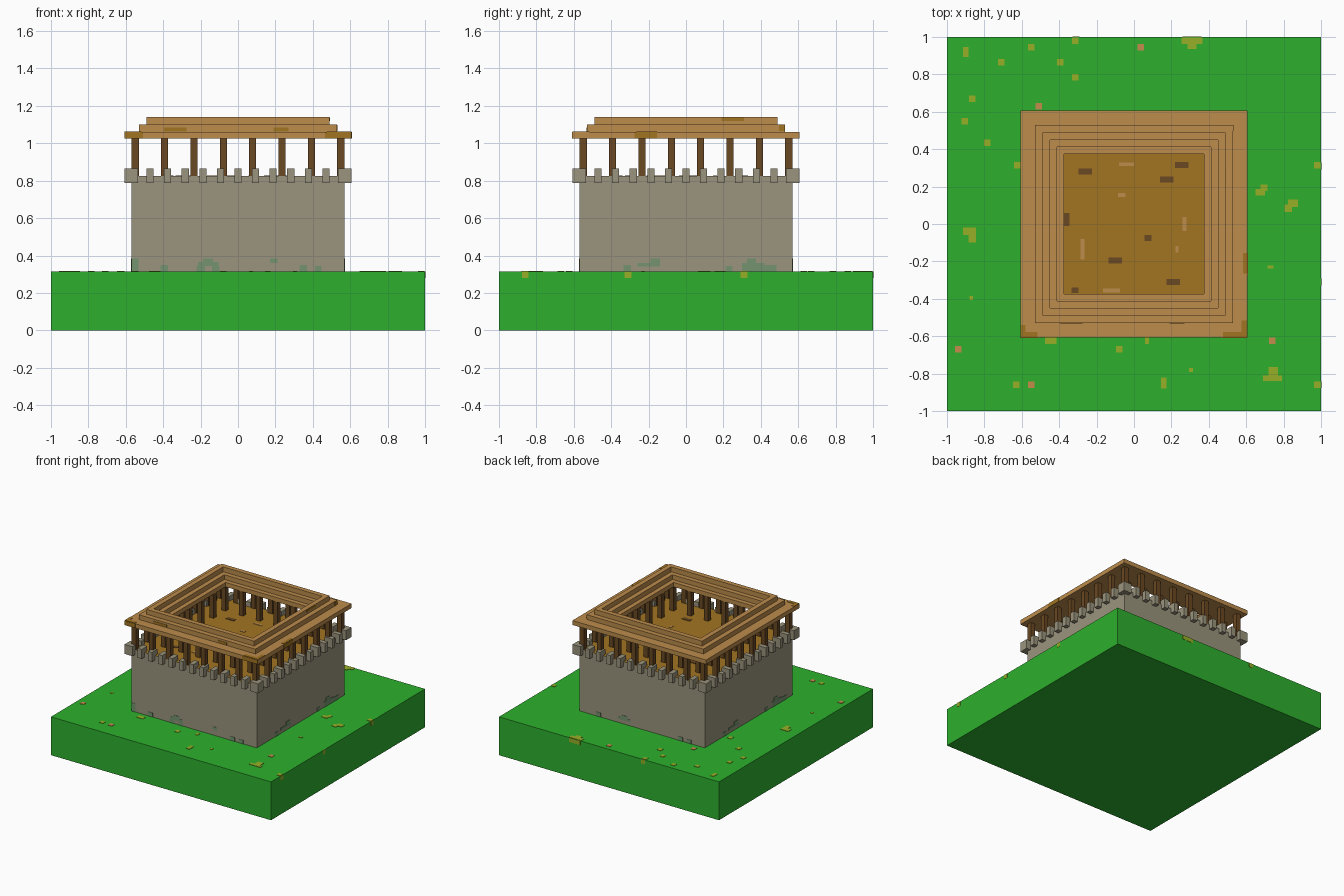
import bpy, bmesh, math

cube = bpy.data.objects.get("Cube")
if cube:
    bpy.data.objects.remove(cube, do_unlink=True)


def lin(c):
    c /= 255
    return c / 12.92 if c <= 0.04045 else ((c + 0.055) / 1.055) ** 2.4


def make_mat(name, r, g, b):
    m = bpy.data.materials.new(name)
    col = (lin(r), lin(g), lin(b), 1)
    m.use_nodes = True
    m.diffuse_color = col
    bsdf = m.node_tree.nodes["Principled BSDF"]
    bsdf.inputs["Base Color"].default_value = col
    bsdf.inputs["Roughness"].default_value = 0.9
    return m


GRASS = make_mat("grass green", 45, 176, 45)
LIME = make_mat("yellow green", 150, 176, 38)
PINK = make_mat("flower orange", 196, 140, 76)
STONE = make_mat("stone grey", 155, 148, 125)
MOSS = make_mat("moss", 117, 148, 112)
WOOD = make_mat("light wood", 188, 140, 76)
GOLD = make_mat("golden brown wood", 162, 117, 34)
DARK = make_mat("dark wood", 106, 72, 34)


def add_box(bm, lo, hi):
    v = [bm.verts.new((x, y, z)) for z in (lo[2], hi[2])
         for x, y in ((lo[0], lo[1]), (hi[0], lo[1]), (hi[0], hi[1]), (lo[0], hi[1]))]
    for f in ((3, 2, 1, 0), (4, 5, 6, 7), (0, 1, 5, 4), (1, 2, 6, 5), (2, 3, 7, 6), (3, 0, 4, 7)):
        bm.faces.new([v[i] for i in f])


def finish(name, bm, *mats):
    me = bpy.data.meshes.new(name)
    bm.normal_update()
    bm.to_mesh(me)
    bm.free()
    for m in mats:
        me.materials.append(m)
    ob = bpy.data.objects.new(name, me)
    bpy.context.scene.collection.objects.link(ob)
    return ob


def boxes(name, items, *mats):
    bm = bmesh.new()
    for lo, hi in items:
        add_box(bm, lo, hi)
    return finish(name, bm, *mats)


T = 0.003  # plate thickness


def top_plates(name, spots, z, mat):
    """Thin plates lying on a horizontal face: (x, y, width, depth)."""
    boxes(name, [((x - w / 2, y - d / 2, z - T), (x + w / 2, y + d / 2, z + T))
                 for x, y, w, d in spots], mat)


def side_plates(name, spots, r, turn, mat):
    """Thin plates on a side face: (centre along, width, z low, z high)."""
    ob = boxes(name, [((x - w / 2, -r - T, lo), (x + w / 2, -r + T, hi))
                      for x, w, lo, hi in spots], mat)
    ob.rotation_euler.z = math.radians(turn)


GROUND_Z, FLOOR_Z, ROOF_Z = 0.315, 0.826, 1.025

# Grass base and stone wall block with a wooden floor on top
boxes("grass_base", [((-1, -1, 0), (1, 1, GROUND_Z))], GRASS)
wall = boxes("wall_block", [((-.57, -.57, GROUND_Z), (.57, .57, FLOOR_Z))], STONE, GOLD)
for p in wall.data.polygons:
    if p.normal.z > 0.9:
        p.material_index = 1

# Battlement blocks: four corners and eleven between them on each side
IN, OUT, LO, HI = 0.535, 0.607, 0.787, 0.865
blocks = []
for s in (-1, 1):
    a, b = sorted((s * IN, s * OUT))
    for t in (-1, 1):
        c, d = sorted((t * IN, t * OUT))
        blocks.append(((a, c, LO), (b, d, HI)))
    for i in range(-5, 6):
        m = i * 0.094
        blocks.append(((m - .019, a, LO), (m + .019, b, HI)))
        blocks.append(((a, m - .019, LO), (b, m + .019, HI)))
boxes("battlements", blocks, STONE)

# Posts: an outer and an inner square ring on one shared grid
posts = []
for i in range(8):
    for j in range(8):
        if min(i, j, 7 - i, 7 - j) < 2:
            x, y = (i - 3.5) * .157, (j - 3.5) * .157
            posts.append(((x - .019, y - .019, FLOOR_Z), (x + .019, y + .019, ROOF_Z)))
boxes("posts", posts, DARK)

# Stepped roof ring: profile (radius, z) carried round four corners
profile = [(.375, 1.025), (.607, 1.025), (.607, 1.061), (.53, 1.061), (.53, 1.1), (.49, 1.1),
           (.49, 1.14), (.45, 1.14), (.45, 1.1), (.412, 1.1), (.412, 1.061), (.375, 1.061)]
bm = bmesh.new()
loops = [[bm.verts.new((r * sx, r * sy, z)) for r, z in profile]
         for sx, sy in ((-1, -1), (1, -1), (1, 1), (-1, 1))]
n = len(profile)
for k in range(4):
    a, b = loops[k], loops[(k + 1) % 4]
    for i in range(n):
        bm.faces.new((a[i], b[i], b[(i + 1) % n], a[(i + 1) % n]))
bmesh.ops.recalc_face_normals(bm, faces=bm.faces)
finish("roof_ring", bm, WOOD)

# Grass patches
S = .035
small = [(-.71, .865), (-.55, .945), (-.315, .98), (-.395, .865), (-.315, .785), (-.865, .67),
         (-.905, .55), (-.785, .435), (-.625, .315), (.98, -.86), (.98, .315), (-.63, -.86),
         (-.08, -.67)]
top_plates("grass_patches", [(x, y, S, S) for x, y in small] + [
    (-.9, .92, .03, .055), (.31, .98, .11, .036), (.31, .95, .05, .03),
    (-.88, -.04, .07, .04), (-.865, -.06, .04, .08), (-.87, -.395, .02, .02),
    (.675, .17, .05, .035), (.695, .195, .035, .035), (.825, .085, .04, .04),
    (.85, .11, .055, .04), (.73, -.23, .03, .015), (-.445, -.625, .06, .035),
    (.07, -.625, .022, .035), (.16, -.85, .03, .06), (.305, -.78, .02, .02),
    (.74, -.825, .1, .03), (.745, -.795, .05, .06)], GROUND_Z, LIME)
top_plates("flower_patches", [(x, y, S, S) for x, y in (
    (.035, .945), (-.51, .63), (-.94, -.67), (-.55, -.86), (.74, -.625))], GROUND_Z, PINK)
side_plates("base_edge_patches", [(y, S, .28, GROUND_Z) for y in (-.86, -.31, .31)], .999, 90, LIME)
side_plates("base_back_patches", [(-.31, .1, .28, GROUND_Z), (.31, S, .28, GROUND_Z)],
            .999, 180, LIME)

# Moss at the foot of the walls
G = GROUND_Z
moss_front = [(-.55, .038, G, .385), (-.395, .04, G, .35), (-.16, .11, .345, .365),
              (-.16, .055, .365, .385), (-.2, .045, G, .345), (-.12, .04, G, .345),
              (.19, .04, .36, .385), (.35, .04, G, .348), (.43, .035, G, .345)]
moss_side = [(-.315, .04, G, .35), (-.2, .12, .34, .36), (-.165, .05, .36, .385),
             (.23, .035, G, .345), (.36, .12, G, .36), (.35, .05, .36, .385),
             (.45, .07, G, .35)]
side_plates("moss_front", moss_front, .57, 0, MOSS)
side_plates("moss_left", moss_side, .57, 90, MOSS)
side_plates("moss_back", moss_front[1:4] + moss_front[7:], .57, 180, MOSS)
side_plates("moss_right", moss_side, .57, 270, MOSS)

# Worn marks on the floor
top_plates("floor_dark_marks", [
    (-.26, .28, .072, .033), (.255, .315, .072, .033), (.175, .238, .07, .03),
    (-.36, .025, .03, .07), (.075, -.075, .036, .033), (-.1, -.195, .07, .033),
    (.21, -.31, .07, .033), (-.315, -.355, .036, .03)], FLOOR_Z, DARK)
top_plates("floor_light_marks", [
    (-.04, .32, .078, .018), (-.065, .155, .04, .02), (.27, 0, .02, .075),
    (-.275, -.135, .02, .11), (-.12, -.355, .09, .022), (.23, -.135, .018, .033)], FLOOR_Z, WOOD)

# Darker patches on the roof ring
top_plates("roof_marks", [
    (-.56, -.592, .09, .028), (-.593, -.565, .026, .05), (.54, -.592, .13, .028),
    (.59, -.555, .03, .08), (.594, -.21, .024, .11)], 1.061, GOLD)
side_plates("roof_front_marks", [(-.557, .098, 1.026, 1.06), (.535, .14, 1.026, 1.06)],
            .607, 0, GOLD)
side_plates("roof_step_marks", [(-.335, .12, 1.064, 1.084), (.23, .08, 1.064, 1.084)],
            .53, 0, GOLD)
side_plates("roof_left_marks", [(-.215, .12, 1.026, 1.06)], .607, 90, GOLD)
side_plates("roof_left_step_marks", [(.513, .03, 1.066, 1.098)], .53, 90, GOLD)
side_plates("roof_left_top_marks", [(.25, .12, 1.118, 1.138)], .49, 90, GOLD)
